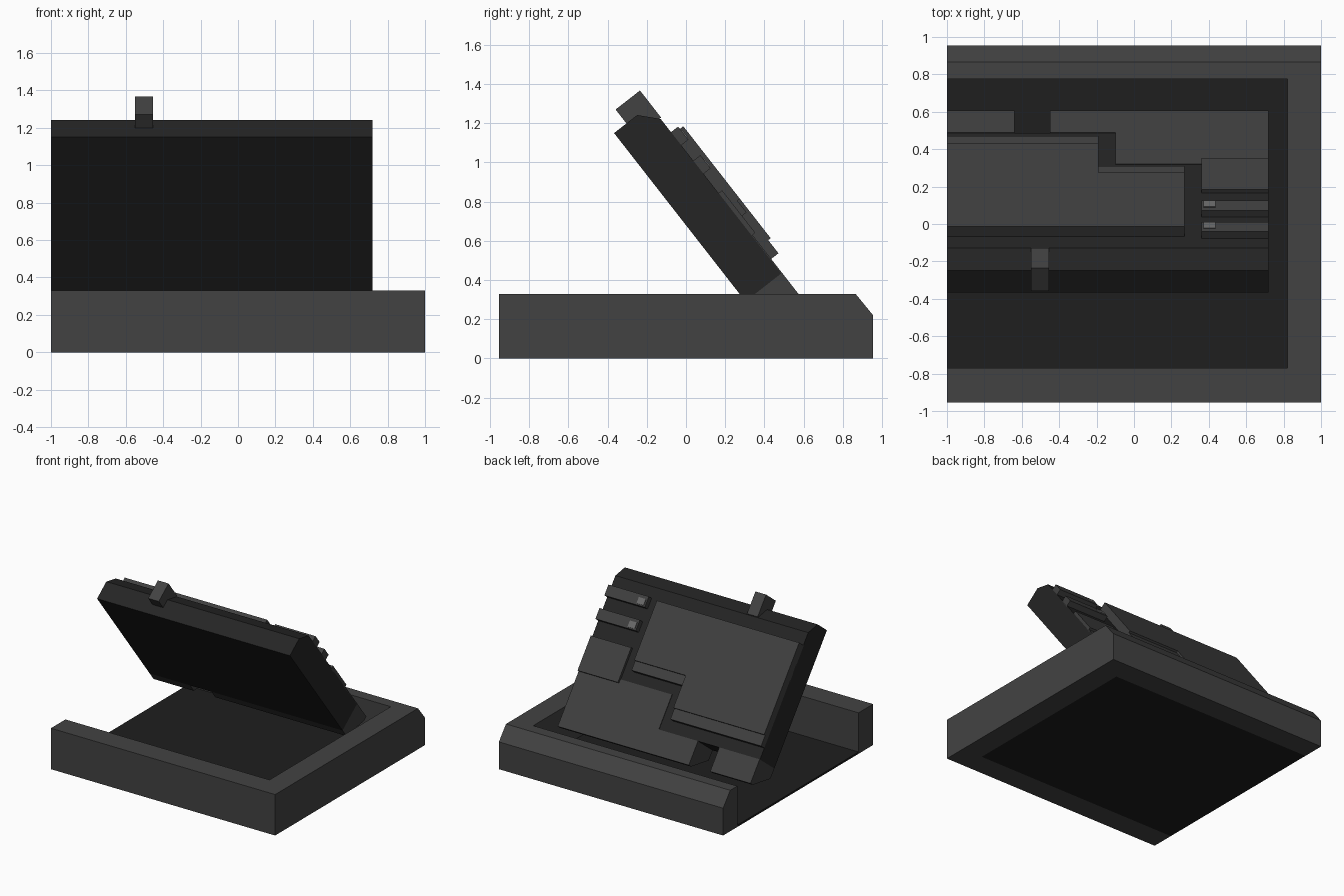
import bpy
from mathutils import Vector

if "Cube" in bpy.data.objects:
    bpy.data.objects.remove(bpy.data.objects["Cube"])


def material(name, v):
    m = bpy.data.materials.new(name)
    m.diffuse_color = (v, v, v, 1)
    m.use_nodes = True
    m.node_tree.nodes["Principled BSDF"].inputs["Base Color"].default_value = m.diffuse_color
    return m


GREY = material("grey", 0.055)
PANEL = material("panel_grey", 0.05)
DARK = material("dark", 0.018)
FLOOR = material("floor_dark", 0.013)
LIGHT = material("light", 0.14)

# Lid frame: s runs down the slope, t runs out along its normal (y, z)
ORIGIN = Vector((-0.367, 1.15))
DOWN = Vector((0.615, -0.788))
OUT = Vector((0.788, 0.615))


def extrude(name, rows, offset, mat):
    """Close a solid between a point loop and the same loop moved by offset."""
    n = len(rows)
    verts = [Vector(r) for r in rows] + [Vector(r) + Vector(offset) for r in rows]
    faces = [list(range(n)), list(range(2 * n - 1, n - 1, -1))]
    faces += [[(i + 1) % n, i, i + n, (i + 1) % n + n] for i in range(n)]
    mesh = bpy.data.meshes.new(name)
    mesh.from_pydata(verts, [], faces)
    obj = bpy.data.objects.new(name, mesh)
    bpy.context.collection.objects.link(obj)
    # Consistent outward normals
    import bmesh
    bm = bmesh.new()
    bm.from_mesh(mesh)
    bmesh.ops.recalc_face_normals(bm, faces=bm.faces)
    bm.to_mesh(mesh)
    bm.free()
    mesh.materials.append(mat)
    return obj


def prism(name, profile, x0, x1, mat):
    return extrude(name, [(x0, y, z) for y, z in profile], (x1 - x0, 0, 0), mat)


def box(name, x, y, z, mat):
    return prism(name, [(y[0], z[0]), (y[1], z[0]), (y[1], z[1]), (y[0], z[1])], *x, mat)


def lid_point(s, t):
    return ORIGIN + DOWN * s + OUT * t


def lid_prism(name, profile, x0, x1, mat):
    return prism(name, [lid_point(s, t) for s, t in profile], x0, x1, mat)


def lid_box(name, x, s, t, mat):
    return lid_prism(name, [(s[0], t[0]), (s[1], t[0]), (s[1], t[1]), (s[0], t[1])], *x, mat)


def lid_plate(name, outline, t0, t1, mat):
    """Plate lying on the lid, outline given as (x, s)."""
    rows = [(x, *lid_point(s, t0)) for x, s in outline]
    return extrude(name, rows, (0, *(OUT * (t1 - t0))), mat)


# Base tray, open on the left
prism("base_back_wall", [(0.775, 0), (0.955, 0), (0.955, 0.22), (0.865, 0.33), (0.775, 0.33)], -1, 1, GREY)
box("base_front_wall", (-1, 1), (-0.955, -0.77), (0, 0.33), GREY)
box("base_right_wall", (0.82, 1), (-0.77, 0.775), (0, 0.33), GREY)
box("base_floor", (-1, 0.82), (-0.77, 0.775), (0, 0.015), FLOOR)

# Tilted lid
lid_prism("lid_body", [(0, 0), (0, 0.15), (0.09, 0.232), (1.09, 0.232), (1.09, 0)], -1, 0.72, DARK)

# Hinge feet under the lid
for name, x0, x1 in (("hinge_foot_left", -1, -0.64), ("hinge_foot_right", -0.45, 0.72)):
    lid_prism(name, [(1.09, 0), (1.09, 0.237), (1.28, 0.237), (1.28, 0.2), (1.17, 0)], x0, x1, PANEL)
lid_plate("lower_plate", [(-0.1, 0.815), (0.72, 0.815), (0.72, 1.09), (-0.1, 1.09)], 0.225, 0.237, PANEL)

# Stepped panel in two layers
lid_plate("stepped_panel", [(-1, 0.19), (0.27, 0.19), (0.27, 0.735), (-0.19, 0.735), (-0.19, 1.0), (-1, 1.0)],
          0.225, 0.284, PANEL)
lid_plate("stepped_panel_top", [(-1, 0.19), (0.27, 0.19), (0.27, 0.66), (-0.19, 0.66), (-0.19, 0.915), (-1, 0.915)],
          0.284, 0.3, PANEL)

# Side slots with buttons, and the block below them
for i, s in enumerate((0.175, 0.36)):
    lid_box(f"side_bar_{i + 1}", (0.36, 0.72), (s, s + 0.085), (0.225, 0.278), PANEL)
    lid_box(f"button_{i + 1}", (0.372, 0.435), (s + 0.025, s + 0.075), (0.27, 0.284), LIGHT)
lid_box("side_block", (0.36, 0.72), (0.57, 0.845), (0.225, 0.255), PANEL)

# Latch on the top edge
lid_box("latch", (-0.55, -0.455), (-0.09, 0.085), (0.08, 0.238), GREY)
